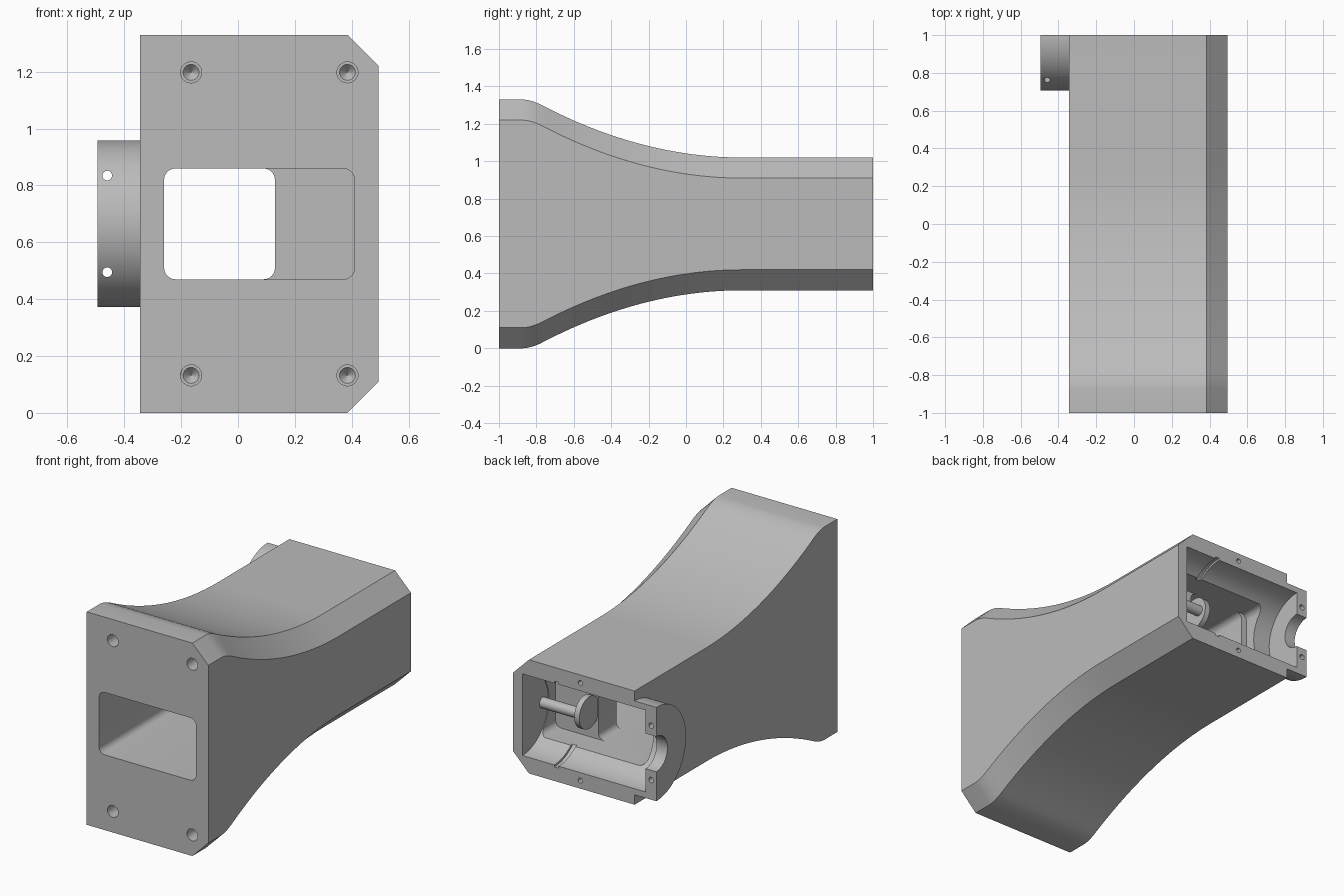
import bpy, bmesh, math
from mathutils import Matrix, Vector

cube = bpy.data.objects.get("Cube")
if cube:
    bpy.data.objects.remove(cube, do_unlink=True)

MID = 0.665          # height of the symmetry plane
BACK = 1.0           # y of the open back face

grey = bpy.data.materials.new("plain grey")
grey.use_nodes = True
colour = (0.5, 0.5, 0.5, 1)
grey.diffuse_color = colour
grey.node_tree.nodes["Principled BSDF"].inputs["Base Color"].default_value = colour


def finish(name, bm):
    bmesh.ops.recalc_face_normals(bm, faces=bm.faces)
    mesh = bpy.data.meshes.new(name)
    bm.to_mesh(mesh)
    bm.free()
    mesh.materials.append(grey)
    obj = bpy.data.objects.new(name, mesh)
    bpy.context.collection.objects.link(obj)
    return obj


def loft(name, rings):
    """Skin a list of equal-length point rings and cap both ends."""
    bm = bmesh.new()
    loops = [[bm.verts.new(p) for p in ring] for ring in rings]
    n = len(loops[0])
    for a, b in zip(loops, loops[1:]):
        for i in range(n):
            j = (i + 1) % n
            bm.faces.new((a[i], a[j], b[j], b[i]))
    bm.faces.new(loops[0])
    bm.faces.new(loops[-1])
    return finish(name, bm)


def disc(name, x0, x1, radius, y=BACK, start=0, sweep=360, steps=64):
    """Cylinder or sector along x, centred on the middle height."""
    count = steps if sweep == 360 else steps + 1
    angles = [math.radians(start + sweep * i / steps) for i in range(count)]
    return loft(name, [[(x, y + radius * math.cos(a), MID + radius * math.sin(a))
                        for a in angles] for x in (x0, x1)])


def drill(name, x, z, y0, y1, r0, r1):
    """Round or tapered cutter along y."""
    bm = bmesh.new()
    place = Matrix.Translation(Vector((x, (y0 + y1) / 2, z))) @ Matrix.Rotation(-math.pi / 2, 4, 'X')
    bmesh.ops.create_cone(bm, cap_ends=True, segments=32, radius1=r0, radius2=r1,
                          depth=y1 - y0, matrix=place)
    return finish(name, bm)


def window(name, x0, x1, y0, y1, half=0.195, r=0.04):
    """Rounded rectangular cutter along y."""
    ring = []
    corners = [(x1 - r, half - r, 0), (x0 + r, half - r, 90),
               (x0 + r, r - half, 180), (x1 - r, r - half, 270)]
    for cx, cz, start in corners:
        for i in range(7):
            a = math.radians(start + 15 * i)
            ring.append((cx + r * math.cos(a), MID + cz + r * math.sin(a)))
    return loft(name, [[(x, y, z) for x, z in ring] for y in (y0, y1)])


def combine(target, other, operation):
    mod = target.modifiers.new(operation, 'BOOLEAN')
    mod.operation = operation
    mod.solver = 'EXACT'
    mod.object = other
    bpy.context.view_layer.update()
    graph = bpy.context.evaluated_depsgraph_get()
    mesh = bpy.data.meshes.new_from_object(target.evaluated_get(graph))
    target.modifiers.clear()
    target.data = mesh
    bpy.data.objects.remove(other, do_unlink=True)


# Flared body with two chamfered edges
LEFT, RIGHT, CHAMFER = 0.495, -0.345, 0.11


def section(y, h):
    points = [(RIGHT, -h), (LEFT - CHAMFER, -h), (LEFT, CHAMFER - h),
              (LEFT, h - CHAMFER), (LEFT - CHAMFER, h), (RIGHT, h)]
    return [(x, y, MID + z) for x, z in points]


stations = [(-1, 0.665), (-0.87, 0.665), (-0.845, 0.662), (-0.815, 0.654)]
for i in range(25):
    t = 1 - i / 24
    stations.append((0.3 - 1.08 * t, 0.355 + 0.285 * t * t))
stations.append((BACK, 0.355))
body = loft("flared_housing", [section(y, h) for y, h in stations])

# Half-round bearing boss on the side
combine(body, disc("boss", -0.495, -0.30, 0.293, start=90, sweep=180), 'UNION')

# Back chamber, bearing seat and ring grooves
combine(body, disc("chamber", -0.42, 0.43, 0.255), 'DIFFERENCE')
combine(body, disc("bearing_hole", -0.55, -0.35, 0.11), 'DIFFERENCE')
combine(body, disc("ring_groove", 0.18, 0.21, 0.268), 'DIFFERENCE')

# Front window, narrower passage and rear pocket
combine(body, window("front_window", -0.26, 0.41, -1.1, 0.5), 'DIFFERENCE')
combine(body, window("passage", -0.26, 0.13, 0.4, 0.85), 'DIFFERENCE')
combine(body, window("rear_pocket", -0.30, 0.425, 0.68, 0.95), 'DIFFERENCE')

# Screw holes with pointed bottoms in the front
for x in (-0.165, 0.385):
    for side in (-1, 1):
        z = MID + side * 0.533
        combine(body, drill("screw_hole", x, z, -1.1, -0.85, 0.037, 0.037), 'DIFFERENCE')
        combine(body, drill("screw_tip", x, z, -0.86, -0.82, 0.037, 0.001), 'DIFFERENCE')

# Pin holes in the back rim and through the boss
for side in (-1, 1):
    combine(body, drill("rim_hole", 0.03, MID + side * 0.305, 0.85, 1.1, 0.015, 0.015), 'DIFFERENCE')
    combine(body, drill("boss_hole", -0.46, MID + side * 0.17, 0.5, 1.1, 0.017, 0.017), 'DIFFERENCE')

# Axle and hub inside the chamber
axle = disc("axle", 0.15, 0.44, 0.033, y=0.8, steps=32)
hub = disc("axle_hub", 0.135, 0.17, 0.1, y=0.76, steps=48)

bpy.ops.object.select_all(action='DESELECT')
for obj in (body, axle, hub):
    obj.select_set(True)
bpy.context.view_layer.objects.active = body
bpy.ops.object.shade_smooth_by_angle(angle=math.radians(25))
